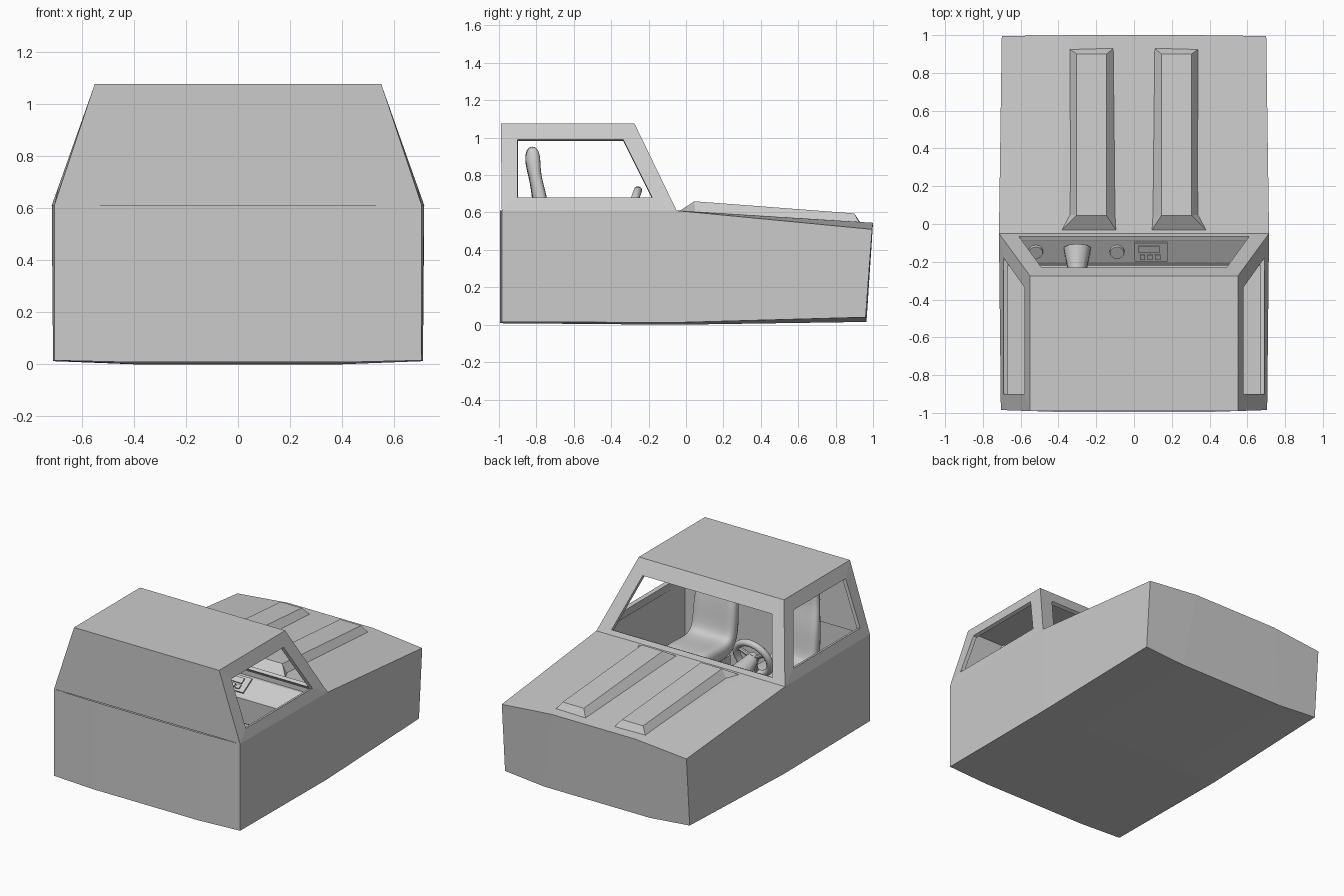
import bpy, bmesh, math
from mathutils import Vector

if "Cube" in bpy.data.objects:
    bpy.data.objects.remove(bpy.data.objects["Cube"])


def make(name, verts, faces, smooth=False):
    bm = bmesh.new()
    vs = [bm.verts.new(v) for v in verts]
    for f in faces:
        bm.faces.new([vs[i] for i in f])
    bmesh.ops.remove_doubles(bm, verts=bm.verts[:], dist=1e-4)
    bmesh.ops.recalc_face_normals(bm, faces=bm.faces[:])
    me = bpy.data.meshes.new(name)
    bm.to_mesh(me)
    bm.free()
    for p in me.polygons:
        p.use_smooth = smooth
    ob = bpy.data.objects.new(name, me)
    bpy.context.collection.objects.link(ob)
    return ob


def cylinder(name, centre, axis, r1, r2, depth, sides):
    bpy.ops.mesh.primitive_cone_add(vertices=sides, radius1=r1, radius2=r2, depth=depth, location=centre)
    ob = bpy.context.object
    ob.name = name
    ob.rotation_euler = Vector(axis).to_track_quat('Z', 'Y').to_euler()
    bpy.ops.object.shade_smooth_by_angle(angle=math.radians(40))
    return ob


def box(name, centre, size, tilt=0):
    bpy.ops.mesh.primitive_cube_add(size=1, location=centre, rotation=(tilt, 0, 0))
    ob = bpy.context.object
    ob.name = name
    ob.scale = size
    return ob


# Lower body: lofted rings of (edge bottom, mid bottom, edge top, mid top)
def ring(eb, mb, et, mt):
    half = [mb, eb, et, mt]
    return half + [(-x, y, z) for x, y, z in reversed(half)]


rings = [
    ring((.705, -.985, .015), (.4, -.995, .008), (.705, -.985, .61), (.4, -.995, .61)),
    ring((.71, -.05, .012), (.4, -.05, 0), (.715, -.05, .61), (.4, -.05, .612)),
    ring((.70, .96, .04), (.4, .965, .015), (.70, .995, .51), (.32, 1.0, .545)),
]
verts = [p for r in rings for p in r]
faces = []
for s in range(2):
    for i in range(8):
        if s == 0 and i in (2, 3, 4):      # cab opening
            continue
        j = (i + 1) % 8
        faces.append((s*8+i, s*8+j, s*8+8+j, s*8+8+i))
for o in (0, 16):
    faces += [(o, o+1, o+2, o+3), (o, o+3, o+4, o+7), (o+4, o+5, o+6, o+7)]
make("lower_body", verts, faces)

# Cab top: roof, back, side window frames and windscreen frame
verts, faces = [], []


def quad(*pts):
    n = len(verts)
    verts.extend(pts)
    faces.append((n, n+1, n+2, n+3))


def frame(outer, inner):
    for i in range(4):
        j = (i + 1) % 4
        quad(outer[i], outer[j], inner[j], inner[i])


def side_x(z):
    return .715 - (z - .61) * .165 / .465


for s in (1, -1):
    outer = [(s*.705, -.985, .61), (s*.715, -.05, .61), (s*.55, -.275, 1.075), (s*.55, -.99, 1.075)]
    inner = [(s*side_x(z), y, z) for y, z in ((-.9, .68), (-.18, .68), (-.335, .99), (-.9, .99))]
    frame(outer, inner)
frame([(-.715, -.05, .61), (.715, -.05, .61), (.55, -.275, 1.075), (-.55, -.275, 1.075)],
      [(-.61, -.065, .64), (.61, -.065, .64), (.49, -.23, .98), (-.49, -.23, .98)])
quad((-.55, -.275, 1.075), (.55, -.275, 1.075), (.55, -.99, 1.075), (-.55, -.99, 1.075))
quad((-.705, -.985, .61), (.705, -.985, .61), (.55, -.99, 1.075), (-.55, -.99, 1.075))
cab = make("cab_top", verts, faces)
mod = cab.modifiers.new("thickness", 'SOLIDIFY')
mod.thickness = .025
mod.offset = -1

# Interior tub: floor, side walls, back wall and firewall
a = [(x, y, z) for z in (.1, .615) for x, y in ((-.68, -.96), (.68, -.96), (.68, -.07), (-.68, -.07))]
make("interior_tub", a, [(0, 1, 2, 3)] + [(i, (i+1) % 4, (i+1) % 4 + 4, i+4) for i in range(4)])

# Raised hood ribs
for s in (1, -1):
    pts = [(.09, -.04, .605), (.39, -.04, .605), (.345, .05, .595), (.345, .93, .54), (.11, .93, .55), (.10, .05, .605),
           (.145, .045, .66), (.305, .045, .66), (.305, .9, .595), (.145, .9, .595)]
    make("hood_rib", [(s*x, y, z) for x, y, z in pts],
         [(6, 7, 8, 9), (0, 1, 7, 6), (1, 2, 7), (2, 3, 8, 7), (3, 4, 9, 8), (4, 5, 6, 9), (5, 0, 6)])

# Dashboard: sloped instrument face above a vertical front
prof = [(-.07, .10), (-.20, .10), (-.22, .49), (-.205, .505), (-.09, .575), (-.07, .575)]
n = len(prof)
make("dashboard", [(x, y, z) for x in (-.68, .68) for y, z in prof],
     [tuple(range(n)), tuple(range(n, 2*n))] + [(i, (i+1) % n, (i+1) % n + n, i+n) for i in range(n)])
slope = math.atan2(.07, .115)
up = Vector((0, -math.sin(slope), math.cos(slope)))


def on_dash(x, y, h=0):
    return Vector((x, y, .505 + (y + .205) * .07 / .115)) + up * h


for x in (-.52, -.09):
    cylinder("gauge", on_dash(x, -.145, .005), up, .04, .037, .02, 20)

# Radio with display window and three buttons
box("radio_body", on_dash(.09, -.145, .004), (.175, .115, .012), slope)
box("radio_display", on_dash(.08, -.128, .012), (.11, .04, .012), slope)
for i in range(3):
    box("radio_button", on_dash(.045 + i*.04, -.168, .012), (.028, .03, .014), slope)

# Steering wheel: rim, hub, spokes and column
tilt = math.radians(20)
centre = Vector((-.3, -.3, .60))
axis = Vector((0, -math.cos(tilt), math.sin(tilt)))
rim_up = Vector((0, math.sin(tilt), math.cos(tilt)))
bpy.ops.mesh.primitive_torus_add(major_radius=.125, minor_radius=.023, major_segments=28, minor_segments=10,
                                 location=centre, rotation=(math.pi/2 - tilt, 0, 0))
bpy.context.object.name = "steering_rim"
bpy.ops.object.shade_smooth_by_angle(angle=math.radians(60))
cylinder("steering_hub", centre, axis, .045, .035, .035, 16)
for ang in (90, 210, 330):
    d = Vector((1, 0, 0)) * math.cos(math.radians(ang - 180)) + rim_up * math.sin(math.radians(ang - 180))
    cylinder("steering_spoke", centre + d*.07, d, .014, .014, .12, 8)
end = Vector((-.3, -.13, .54))
cylinder("steering_column", (centre + end) / 2, centre - end, .075, .04, (centre - end).length, 10)

# Bucket seats: rounded sections swept along cushion and backrest
spine = [(-.36, .36, .05, .15), (-.42, .385, .065, .165), (-.60, .37, .065, .165), (-.72, .38, .07, .165),
         (-.77, .47, .055, .165), (-.775, .66, .042, .165), (-.81, .80, .032, .14),
         (-.82, .88, .046, .13), (-.822, .955, .03, .11)]
for cx in (-.31, .31):
    verts, faces = [], []
    for i, (y, z, t, w) in enumerate(spine):
        p, q = spine[max(i-1, 0)], spine[min(i+1, len(spine)-1)]
        d = Vector((0, q[0]-p[0], q[1]-p[1])).normalized()
        nrm = Vector((0, d.z, -d.y))
        c = Vector((cx, y, z))
        for u, v in ((-1, -.8), (-.5, -1), (.5, -1), (1, -.8), (1, 1.1), (.5, .9), (-.5, .9), (-1, 1.1)):
            verts.append(c + Vector((u*w, 0, 0)) + nrm*(v*t))
    for i in range(len(spine)-1):
        for k in range(8):
            m = (k+1) % 8
            faces.append((i*8+k, i*8+m, i*8+8+m, i*8+8+k))
    for o in (0, 8*(len(spine)-1)):
        faces += [(o, o+1, o+6, o+7), (o+1, o+2, o+5, o+6), (o+2, o+3, o+4, o+5)]
    seat = make("seat", verts, faces, True)
    seat.modifiers.new("round", 'SUBSURF').levels = 2
    seat.modifiers["round"].render_levels = 2
    box("seat_base", (cx, -.57, .21), (.26, .34, .23))
